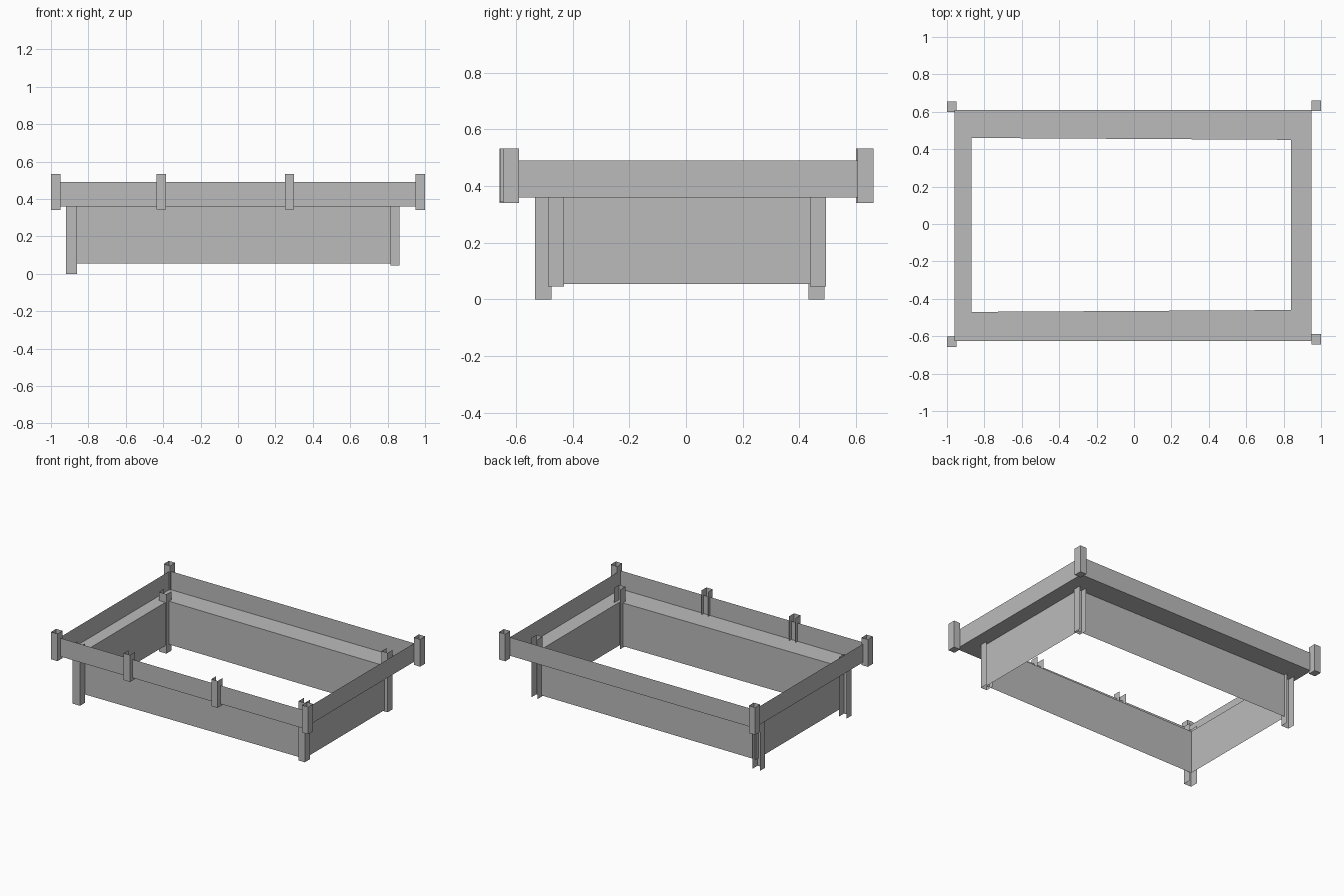
import bpy

cube = bpy.data.objects.get("Cube")
if cube:
    bpy.data.objects.remove(cube, do_unlink=True)

grey = bpy.data.materials.new("plain grey")
grey.use_nodes = True
grey.diffuse_color = (0.5, 0.5, 0.5, 1)
grey.node_tree.nodes["Principled BSDF"].inputs["Base Color"].default_value = (0.5, 0.5, 0.5, 1)


def add_mesh(name, verts, faces):
    mesh = bpy.data.meshes.new(name)
    mesh.from_pydata(verts, [], faces)
    mesh.materials.append(grey)
    obj = bpy.data.objects.new(name, mesh)
    bpy.context.collection.objects.link(obj)
    return obj


def sheet(name, path, z0, z1, closed=True, floor=False):
    """Upright thin sheet following a plan outline."""
    n = len(path)
    verts = [(x, y, z) for z in (z0, z1) for x, y in path]
    faces = [(i, (i + 1) % n, n + (i + 1) % n, n + i) for i in range(n if closed else n - 1)]
    if floor:
        faces.append(tuple(reversed(range(n))))
    return add_mesh(name, verts, faces)


def rectangle(x0, x1, y0, y1):
    return [(x0, y0), (x1, y0), (x1, y1), (x0, y1)]


def channel(name, x0, x1, y0, y1, z0, z1):
    """Three-sided post, open towards the back."""
    return sheet(name, [(x0, y1), (x0, y0), (x1, y0), (x1, y1)], z0, z1, closed=False)


outer = rectangle(-0.96, 0.95, -0.625, 0.61)
inner = [(-0.87, -0.47), (0.84, -0.46), (0.84, 0.45), (-0.87, 0.46)]
ledge_z = 0.36

# Walls and the flat ledge between them
sheet("upper_wall", outer, ledge_z, 0.49)
sheet("lower_wall", inner, 0.055, ledge_z)
add_mesh("ledge", [(x, y, ledge_z) for x, y in outer + inner],
         [(i, (i + 1) % 4, 4 + (i + 1) % 4, 4 + i) for i in range(4)])

# Square corner posts of the upper wall, open on top
for side, x0, x1, front, back in (("right", -1.0, -0.95, -0.658, 0.6),
                                  ("left", 0.95, 1.0, -0.645, 0.605)):
    for end, y in (("front", front), ("back", back)):
        sheet(f"{end}_{side}_corner_post", rectangle(x0, x1, y, y + 0.056),
              0.34, 0.533, floor=True)

# Two posts along the front wall
for side, x in (("right", -0.41), ("left", 0.275)):
    channel(f"front_{side}_middle_post", x - 0.025, x + 0.025, -0.655, -0.6, 0.343, 0.533)

# Legs rising through the ledge
for side, x0, x1, z, front, back in (("right", -0.92, -0.862, 0.0, -0.532, 0.432),
                                     ("left", 0.815, 0.863, 0.045, -0.487, 0.437)):
    for end, y in (("front", front), ("back", back)):
        channel(f"{end}_{side}_leg", x0, x1, y, y + 0.057, z, z + 0.42)
